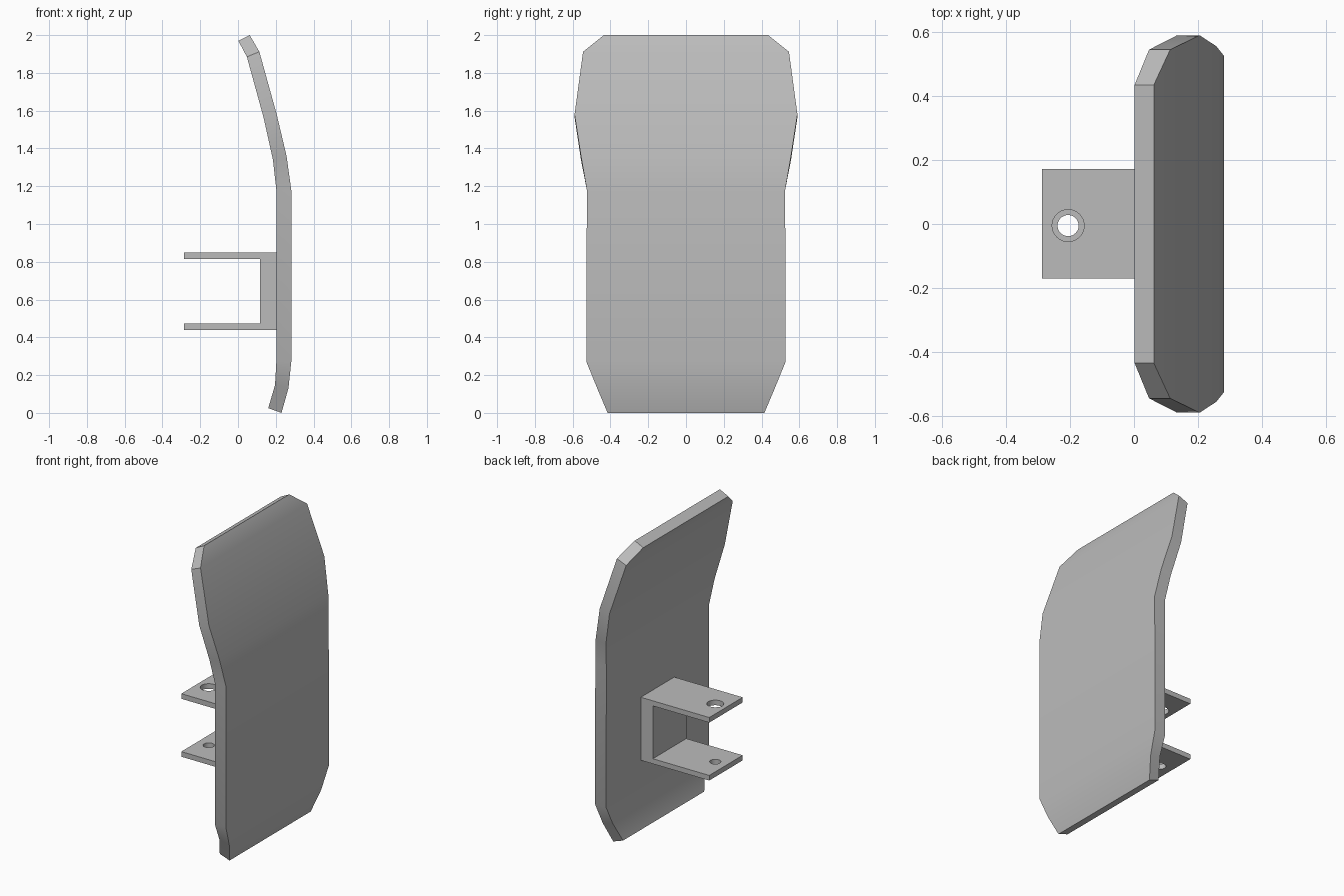
import bpy
import bmesh
import math

if "Cube" in bpy.data.objects:
    bpy.data.objects.remove(bpy.data.objects["Cube"])

# One plain grey for every part
grey = bpy.data.materials.new("plain_grey")
grey.use_nodes = True
color = (0.5, 0.5, 0.5, 1)
grey.diffuse_color = color
grey.node_tree.nodes["Principled BSDF"].inputs["Base Color"].default_value = color


def make_object(name, bm):
    bmesh.ops.recalc_face_normals(bm, faces=bm.faces)
    mesh = bpy.data.meshes.new(name)
    bm.to_mesh(mesh)
    bm.free()
    mesh.materials.append(grey)
    obj = bpy.data.objects.new(name, mesh)
    bpy.context.collection.objects.link(obj)
    return obj


def select_only(obj):
    bpy.ops.object.select_all(action='DESELECT')
    obj.select_set(True)
    bpy.context.view_layer.objects.active = obj


# Curved panel: each row is (outer x, outer z, inner x, inner z, half width)
rows = [
    (0.23, 0.0, 0.16, 0.025, 0.415),
    (0.267, 0.13, 0.196, 0.147, 0.47),
    (0.282, 0.27, 0.203, 0.27, 0.527),
    (0.282, 1.18, 0.203, 1.18, 0.525),
    (0.257, 1.36, 0.185, 1.34, 0.556),
    (0.205, 1.58, 0.135, 1.565, 0.59),
    (0.113, 1.912, 0.047, 1.885, 0.545),
    (0.062, 2.0, 0.002, 1.97, 0.435),
]
bm = bmesh.new()
rings = [[bm.verts.new(p) for p in ((ox, -w, oz), (ox, w, oz), (ix, w, iz), (ix, -w, iz))]
         for ox, oz, ix, iz, w in rows]
for low, high in zip(rings, rings[1:]):
    for i in range(4):
        j = (i + 1) % 4
        bm.faces.new((low[i], low[j], high[j], high[i]))
bm.faces.new(rings[0])
bm.faces.new(rings[-1])
panel = make_object("curved_panel", bm)
select_only(panel)
bpy.ops.object.shade_smooth_by_angle(angle=math.radians(30))

# Mounting bracket: C-shaped profile extruded across the panel
tip, web, back = -0.287, 0.117, 0.204
profile = [(tip, 0.44), (back, 0.44), (back, 0.848), (tip, 0.848),
           (tip, 0.815), (web, 0.815), (web, 0.473), (tip, 0.473)]
bm = bmesh.new()
side = bm.faces.new([bm.verts.new((x, -0.17, z)) for x, z in profile])
swept = bmesh.ops.extrude_face_region(bm, geom=[side])
bmesh.ops.translate(bm, vec=(0, 0.342, 0),
                    verts=[v for v in swept["geom"] if isinstance(v, bmesh.types.BMVert)])
bracket = make_object("mounting_bracket", bm)

# Pin holes: a wide one in the upper plate, a narrow one in the lower
for name, radius, z in (("upper_hole", 0.05, 0.83), ("lower_hole", 0.033, 0.455)):
    bpy.ops.mesh.primitive_cylinder_add(vertices=32, radius=radius, depth=0.2,
                                        location=(-0.206, -0.005, z))
    cutter = bpy.context.object
    cutter.name = name + "_cutter"
    cutter.hide_render = True
    cutter.data.materials.append(grey)
    select_only(bracket)
    cut = bracket.modifiers.new(name, 'BOOLEAN')
    cut.operation = 'DIFFERENCE'
    cut.solver = 'EXACT'
    cut.object = cutter
    bpy.ops.object.modifier_apply(modifier=cut.name)
    bpy.data.objects.remove(cutter)
select_only(bracket)
bpy.ops.object.shade_smooth_by_angle(angle=math.radians(30))
